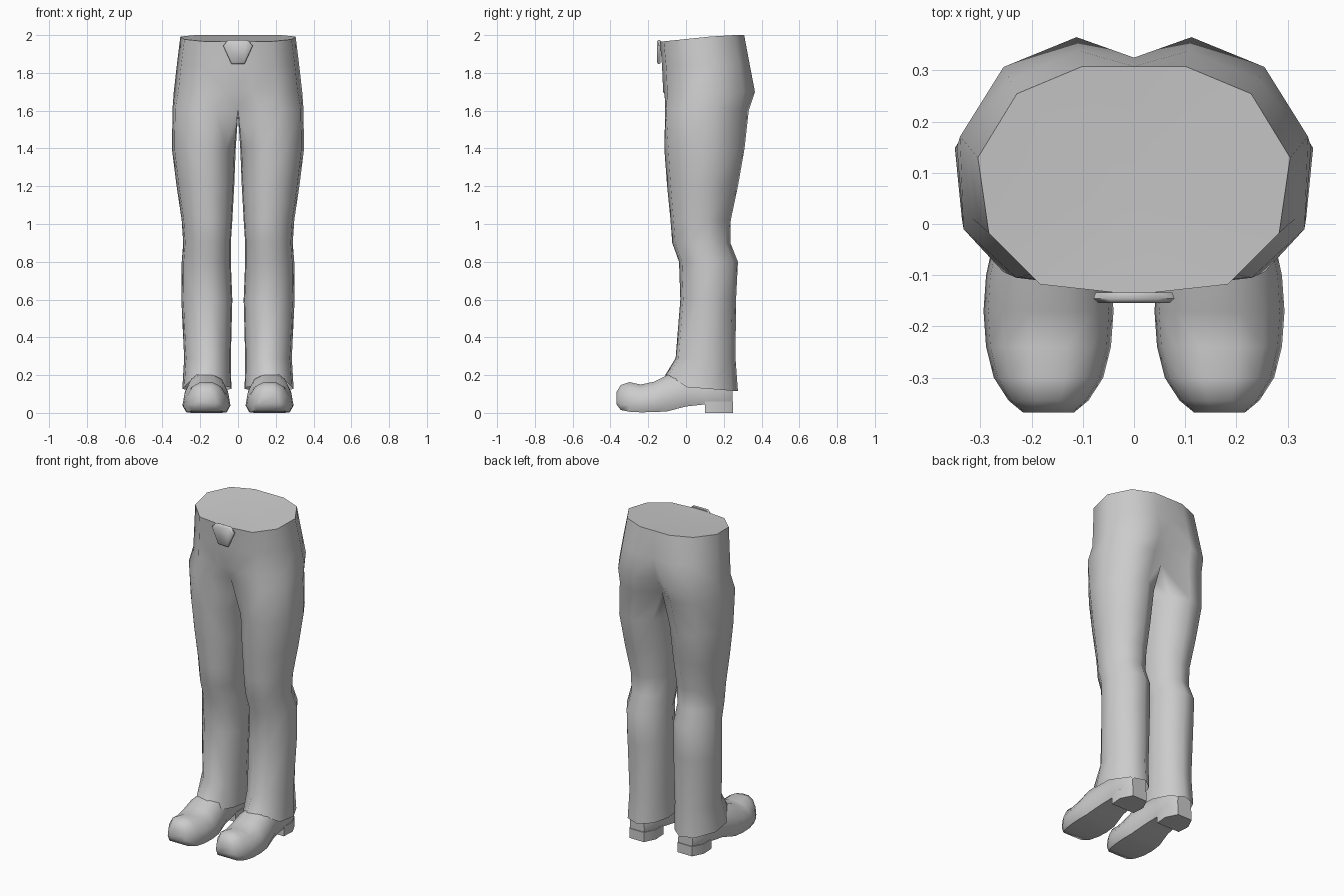
import bpy, bmesh, math

if "Cube" in bpy.data.objects:
    bpy.data.objects.remove(bpy.data.objects["Cube"])


def finish(name, bm, angle, mirror=True):
    bmesh.ops.recalc_face_normals(bm, faces=bm.faces)
    me = bpy.data.meshes.new(name)
    bm.to_mesh(me)
    bm.free()
    ob = bpy.data.objects.new(name, me)
    bpy.context.collection.objects.link(ob)
    bpy.ops.object.select_all(action='DESELECT')
    ob.select_set(True)
    bpy.context.view_layer.objects.active = ob
    bpy.ops.object.shade_smooth_by_angle(angle=math.radians(angle))
    if mirror:
        ob.modifiers.new("Mirror", 'MIRROR').merge_threshold = 0.002
    return ob


def bridge(bm, a, b, n, closed):
    for i in range(n if closed else n - 1):
        j = (i + 1) % n
        bm.faces.new((a[i], a[j], b[j], b[i]))


def add(bm, pts):
    return [bm.verts.new(p) for p in pts]


# Trousers: unit cross-sections as (inner to outer, front to back)
LEG = [(.15, .12), (.40, 0), (.72, .05), (.96, .30), (1, .62),
       (.76, .92), (.42, 1), (.14, .85), (0, .6), (.02, .35)]
HIP = [(0, 0), (.2, .015), (.6, .045), (.93, .27), (1, .6),
       (.75, .88), (.33, 1), (0, .95)]

bm = bmesh.new()
# z, inner x, outer x, front y, back y; first row is the sloping cuff
legs = [(None, .035, .295, -.11, .275), (.29, .038, .285, -.055, .262),
        (.60, .030, .300, -.03, .265), (.80, .038, .298, -.037, .275),
        (.90, .038, .290, -.073, .235), (1.02, .030, .298, -.082, .237),
        (1.2, .020, .325, -.10, .275), (1.4, .012, .35, -.115, .31)]
rings = []
for z, xi, xo, yf, yb in legs:
    pts = []
    for i, (u, v) in enumerate(LEG):
        h = z if z else (.2 if i in (1, 2) else .145 - .03 * v)
        pts.append((xi + u * (xo - xi), yf + v * (yb - yf), h))
    rings.append(add(bm, pts))
# Crotch ring, its inner points lie on the centre line
rings.append(add(bm, [(0, -.075, 1.62), (.115, -.11, 1.6), (.23, -.105, 1.6),
                      (.333, -.01, 1.61), (.346, .15, 1.62), (.255, .29, 1.61),
                      (.125, .332, 1.6), (0, .24, 1.6), (0, .14, 1.575), (0, .02, 1.585)]))
for a, b in zip(rings, rings[1:]):
    bridge(bm, a, b, 10, True)
# Pelvis and waist: z front, z back, half width, front y, back y, cleft y
prev = rings[-1]
for zf, zb, x, yf, yb, cleft in [(1.70, 1.70, .34, -.121, .365, .295),
                                 (1.84, 1.84, .324, -.127, .338, .325),
                                 (1.965, 2.0, .305, -.138, .308, .308)]:
    ring = add(bm, [(u * x, cleft if i == 7 else yf + v * (yb - yf),
                     zf + (zb - zf) * min(1, v * 1.3)) for i, (u, v) in enumerate(HIP)])
    bridge(bm, prev, ring, 8, False)
    prev = ring
# Waist cap fan
c = bm.verts.new((0, .08, 1.975))
for a, b in zip(prev, prev[1:]):
    bm.faces.new((a, b, c))
finish("trousers", bm, 70)

# Boots: lofted along y as y, half width, sole z, top z
BOOT = [(.85, 0), (1, .22), (.93, .55), (.70, .85), (.3, 1),
        (-.3, 1), (-.70, .85), (-.93, .55), (-1, .22), (-.85, 0)]
bm = bmesh.new()
prev = None
for y, w, zb, zt in [(-.368, .05, .045, .11), (-.345, .078, .015, .148),
                     (-.30, .107, .006, .163), (-.24, .122, .003, .15),
                     (-.17, .127, .004, .165), (-.10, .122, .008, .2),
                     (0, .1, .034, .22), (.1, .088, .045, .22),
                     (.19, .085, .045, .22), (.245, .05, .045, .2)]:
    ring = add(bm, [(.167 + u * w, y, zb + v * (zt - zb)) for u, v in BOOT])
    if prev:
        bridge(bm, prev, ring, 10, True)
    else:
        bm.faces.new(ring)
    prev = ring
bm.faces.new(prev)
finish("boots", bm, 50)

# Boot heels
bm = bmesh.new()
outline = [(-.08, .1), (.08, .1), (.085, .18), (.05, .25), (-.05, .25), (-.085, .18)]
low, high = [add(bm, [(.167 + x, y, z) for x, y in outline]) for z in (0, .06)]
bridge(bm, low, high, 6, True)
bm.faces.new(low)
bm.faces.new(high)
finish("boot_heels", bm, 40)

# Belt buckle: bevelled shield plate
bm = bmesh.new()
shield = [(-.05, 1.975), (.05, 1.975), (.079, 1.945), (.035, 1.847), (-.035, 1.847), (-.079, 1.945)]
back, mid, front = [add(bm, [(x * s, y, 1.92 + (z - 1.92) * s) for x, z in shield])
                    for y, s in ((-.134, .95), (-.146, 1), (-.154, .88))]
bridge(bm, back, mid, 6, True)
bridge(bm, mid, front, 6, True)
bm.faces.new(back)
bm.faces.new(front)
finish("belt_buckle", bm, 60, mirror=False)
